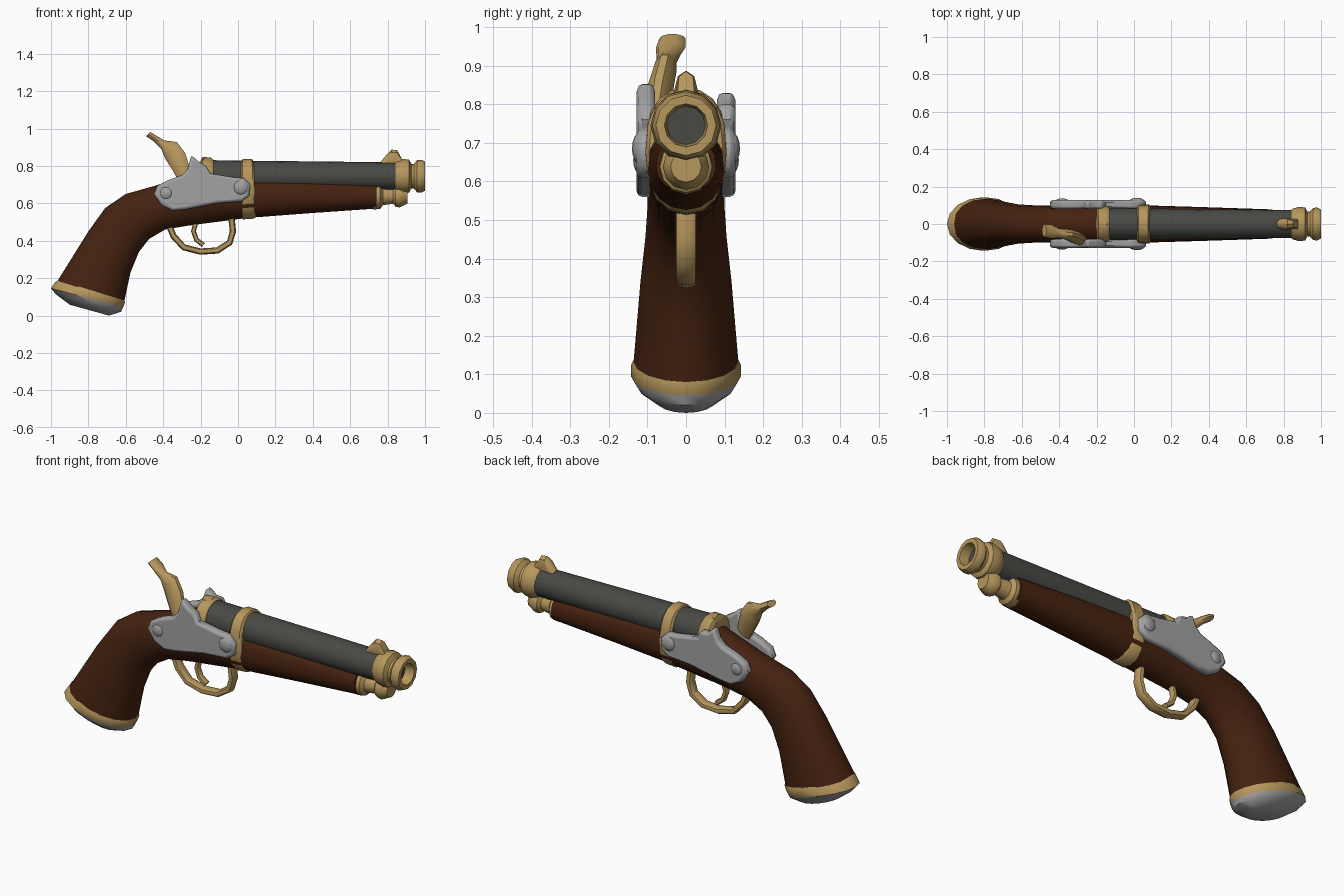
import bpy, bmesh, math
from mathutils import Vector

if "Cube" in bpy.data.objects:
    bpy.data.objects.remove(bpy.data.objects["Cube"])


def material(name, rgb):
    m = bpy.data.materials.new(name)
    m.use_nodes = True
    m.diffuse_color = (*rgb, 1)
    bsdf = next(n for n in m.node_tree.nodes if n.type == 'BSDF_PRINCIPLED')
    bsdf.inputs["Base Color"].default_value = (*rgb, 1)
    return m


WOOD = material("dark_wood", (0.06, 0.016, 0.005))
BRASS = material("brass", (0.47, 0.31, 0.11))
STEEL = material("steel", (0.36, 0.36, 0.36))
IRON = material("dark_iron", (0.066, 0.068, 0.06))


def finish(name, bm, mats, angle=40):
    bmesh.ops.recalc_face_normals(bm, faces=bm.faces)
    me = bpy.data.meshes.new(name)
    bm.to_mesh(me)
    bm.free()
    ob = bpy.data.objects.new(name, me)
    bpy.context.collection.objects.link(ob)
    for m in mats:
        me.materials.append(m)
    bpy.ops.object.select_all(action='DESELECT')
    ob.select_set(True)
    bpy.context.view_layer.objects.active = ob
    bpy.ops.object.shade_smooth_by_angle(angle=math.radians(angle))
    return ob


def power(v, p):
    return math.copysign(abs(v) ** (2 / p), v)


def loft(name, sections, mats, bands=None, sides=16, upper=2, lower=2, angle=40, caps=True):
    """Skin rounded sections: (top x, top z, bottom x, bottom z, half width, y offset)."""
    bm = bmesh.new()
    rings = []
    for tx, tz, bx, bz, w, y in sections:
        ring = []
        for i in range(sides):
            a = 2 * math.pi * i / sides
            p = upper if math.sin(a) > 0 else lower
            side, up = power(math.cos(a), p), power(math.sin(a), p)
            t = (1 + up) / 2
            ring.append(bm.verts.new((bx + (tx - bx) * t, y + w * side, bz + (tz - bz) * t)))
        rings.append(ring)
    for k, (r0, r1) in enumerate(zip(rings, rings[1:])):
        for i in range(sides):
            j = (i + 1) % sides
            f = bm.faces.new((r0[i], r0[j], r1[j], r1[i]))
            f.material_index = bands[k] if bands else 0
    if caps:
        bm.faces.new(rings[0]).material_index = bands[0] if bands else 0
        bm.faces.new(rings[-1]).material_index = bands[-1] if bands else 0
    return finish(name, bm, mats, angle)


def turned(name, profile, z, mats, bands=None, sides=16, caps=True):
    """Round part along x from (x, radius) pairs."""
    return loft(name, [(x, z + r, x, z - r, r, 0) for x, r in profile],
                mats, bands, sides, caps=caps)


def bar(name, path, thick, width):
    """Flat bar bent along an (x, z) path."""
    pts = [Vector(p) for p in path]
    out = []
    for i, p in enumerate(pts):
        d = (pts[min(i + 1, len(pts) - 1)] - pts[max(i - 1, 0)]).normalized()
        n = Vector((-d.y, d.x)) * thick / 2
        out.append((p.x + n.x, p.y + n.y, p.x - n.x, p.y - n.y, width, 0))
    return loft(name, out, [BRASS], sides=12, upper=2.6, lower=2.6)


# Grip and forestock
loft("grip", [
    (-0.965, 0.185, -0.608, 0.075, 0.136, 0),
    (-0.80, 0.45, -0.575, 0.23, 0.118, 0),
    (-0.71, 0.575, -0.53, 0.34, 0.105, 0),
    (-0.60, 0.65, -0.475, 0.41, 0.10, 0),
    (-0.44, 0.695, -0.39, 0.46, 0.10, 0),
    (-0.30, 0.745, -0.27, 0.48, 0.10, 0),
    (-0.18, 0.79, -0.18, 0.492, 0.10, 0)], [WOOD], upper=2.2, angle=60)
loft("forestock", [
    (-0.18, 0.75, -0.18, 0.492, 0.10, 0),
    (0.05, 0.73, 0.05, 0.522, 0.10, 0),
    (0.38, 0.72, 0.38, 0.547, 0.09, 0),
    (0.74, 0.70, 0.74, 0.572, 0.078, 0)], [WOOD], upper=3, angle=60)

# Butt cap: brass rim and domed steel plate
loft("butt_cap", [
    (-0.962, 0.19, -0.606, 0.08, 0.137, 0),
    (-0.978, 0.178, -0.605, 0.068, 0.143, 0),
    (-1.0, 0.146, -0.614, 0.045, 0.143, 0),
    (-0.975, 0.115, -0.625, 0.02, 0.125, 0),
    (-0.90, 0.058, -0.69, 0.0, 0.075, 0)], [BRASS, STEEL], [0, 0, 1, 1])

# Barrel, breech ring and muzzle
BORE = 0.745
turned("barrel", [(-0.16, 0.086), (0.05, 0.083), (0.87, 0.074)], BORE, [IRON])
turned("breech_ring", [(-0.20, 0.082), (-0.19, 0.096), (-0.145, 0.098), (-0.132, 0.088)],
       BORE, [BRASS])
turned("muzzle", [
    (0.835, 0.07), (0.85, 0.083), (0.885, 0.092), (0.915, 0.088), (0.927, 0.066),
    (0.94, 0.066), (0.958, 0.086), (0.98, 0.088), (1.0, 0.078), (1.0, 0.056),
    (0.95, 0.05), (0.95, 0.004)], BORE, [BRASS, IRON], [0] * 10 + [1], sides=12)

# Sights
loft("front_sight", [
    (0.765, 0.825, 0.775, 0.79, 0.022, 0),
    (0.805, 0.872, 0.80, 0.79, 0.032, 0),
    (0.82, 0.887, 0.82, 0.79, 0.03, 0),
    (0.85, 0.885, 0.85, 0.79, 0.026, 0),
    (0.875, 0.84, 0.885, 0.79, 0.03, 0)], [BRASS], sides=8)
loft("rear_sight", [
    (-0.205, 0.815, -0.20, 0.78, 0.045, 0),
    (-0.19, 0.848, -0.19, 0.78, 0.04, 0),
    (-0.145, 0.845, -0.145, 0.78, 0.04, 0),
    (-0.125, 0.82, -0.125, 0.78, 0.04, 0)], [BRASS], sides=8)

# Barrel band around the stock
loft("barrel_band", [
    (0.015, 0.822, 0.02, 0.522, 0.098, 0),
    (0.025, 0.836, 0.025, 0.514, 0.106, 0),
    (0.075, 0.836, 0.085, 0.518, 0.105, 0),
    (0.085, 0.822, 0.095, 0.526, 0.096, 0)], [BRASS], upper=2.5, lower=2.3)

# Forestock cap and ramrod tip
turned("stock_cap", [(0.715, 0.066), (0.725, 0.071), (0.76, 0.068), (0.775, 0.048),
                     (0.83, 0.04), (0.842, 0.056), (0.865, 0.06), (0.885, 0.05),
                     (0.905, 0.04)], 0.638, [BRASS], sides=12)
loft("muzzle_lug", [(0.845, 0.70, 0.845, 0.62, 0.03, 0),
                    (0.895, 0.70, 0.895, 0.62, 0.03, 0)], [BRASS], sides=8)


# Lock plates, one on each side
def lock_plate(name, side, horn):
    outline = [(-0.45, 0.65), (-0.43, 0.695), (-0.37, 0.725), (-0.30, 0.75), (-0.27, 0.78),
               (-0.25, horn), (-0.21, horn - 0.035), (-0.17, 0.80), (-0.15, 0.76),
               (-0.03, 0.74), (0.03, 0.735), (0.065, 0.70), (0.06, 0.64), (0.02, 0.61),
               (-0.11, 0.60), (-0.28, 0.567), (-0.35, 0.56), (-0.41, 0.59)]
    bm = bmesh.new()
    base = bm.faces.new([bm.verts.new((x, side * 0.08, z)) for x, z in outline])
    ext = bmesh.ops.extrude_face_region(bm, geom=[base])["geom"]
    moved = [v for v in ext if isinstance(v, bmesh.types.BMVert)]
    bmesh.ops.translate(bm, verts=moved, vec=(0, side * 0.048, 0))
    ob = finish(name, bm, [STEEL], 50)
    mod = ob.modifiers.new("rounded_edge", 'BEVEL')
    mod.width = 0.014
    mod.segments = 2
    mod.limit_method = 'ANGLE'
    mod.angle_limit = math.radians(60)


def boss(name, x, z, y, r):
    bm = bmesh.new()
    bmesh.ops.create_uvsphere(bm, u_segments=14, v_segments=8, radius=r)
    bmesh.ops.scale(bm, vec=(1, 0.5, 1), verts=bm.verts)
    bmesh.ops.translate(bm, vec=(x, y, z), verts=bm.verts)
    finish(name, bm, [STEEL], 60)


for label, side, horn in (("right", -1, 0.858), ("left", 1, 0.835)):
    lock_plate(label + "_lock_plate", side, horn)
    boss(label + "_front_boss", 0.015, 0.685, side * 0.119, 0.042)
    boss(label + "_rear_boss", -0.385, 0.655, side * 0.119, 0.036)

# Cocked hammer, leaning inward at the thumb piece
loft("hammer", [
    (-0.468, 0.982, -0.492, 0.958, 0.034, -0.035),
    (-0.435, 0.962, -0.45, 0.93, 0.038, -0.04),
    (-0.395, 0.938, -0.41, 0.888, 0.026, -0.05),
    (-0.325, 0.93, -0.39, 0.835, 0.03, -0.055),
    (-0.28, 0.87, -0.355, 0.78, 0.035, -0.07),
    (-0.25, 0.77, -0.32, 0.72, 0.03, -0.085)], [BRASS], sides=10)

# Trigger and guard
bar("trigger_guard", [(-0.365, 0.475), (-0.345, 0.425), (-0.29, 0.365), (-0.20, 0.342),
                      (-0.11, 0.348), (-0.045, 0.39), (-0.027, 0.45), (-0.035, 0.52)],
    0.034, 0.027)
bar("trigger", [(-0.225, 0.50), (-0.238, 0.45), (-0.222, 0.405), (-0.185, 0.377)], 0.026, 0.018)
